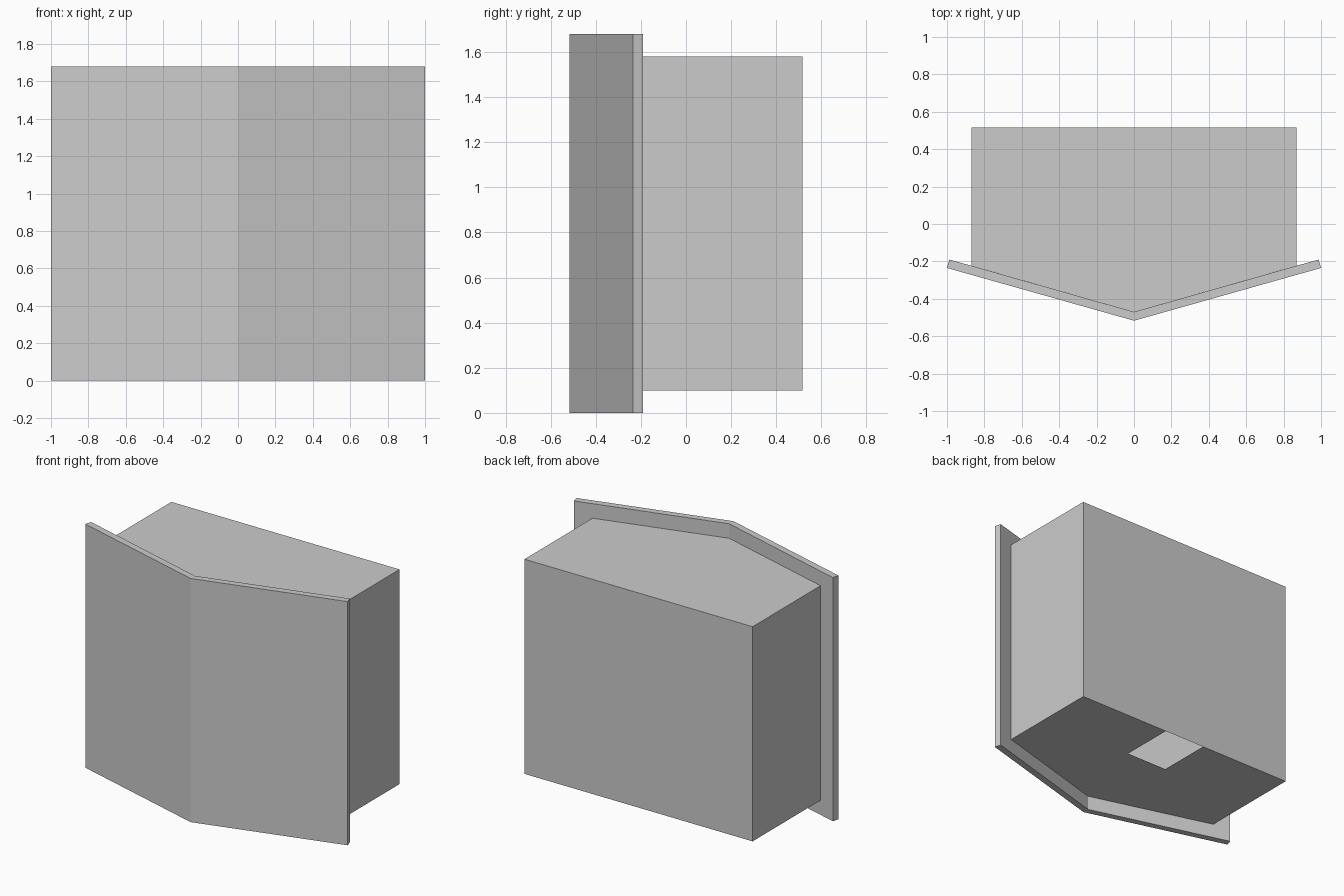
import bpy, bmesh

if "Cube" in bpy.data.objects:
    bpy.data.objects.remove(bpy.data.objects["Cube"])


def new_object(name, bm):
    bmesh.ops.recalc_face_normals(bm, faces=bm.faces)
    mesh = bpy.data.meshes.new(name)
    bm.to_mesh(mesh)
    bm.free()
    obj = bpy.data.objects.new(name, mesh)
    bpy.context.collection.objects.link(obj)
    return obj


def mirrored(half):
    """Close a right-hand half outline by mirroring it across x = 0."""
    return half + [(-x, y) for x, y in reversed(half) if x > 0]


def ring(bm, pts, z):
    return [bm.verts.new((x, y, z)) for x, y in pts]


# Folded front panel: V-shaped slab
outer = [(-1.0, -0.235), (0, -0.517), (1.0, -0.235)]
inner = [(0.987, -0.19), (0, -0.47), (-0.987, -0.19)]
bm = bmesh.new()
face = bm.faces.new(ring(bm, outer + inner, 0))
ext = bmesh.ops.extrude_face_region(bm, geom=[face], use_keep_orig=True)
top = [v for v in ext["geom"] if isinstance(v, bmesh.types.BMVert)]
bmesh.ops.translate(bm, verts=top, vec=(0, 0, 1.68))
new_object("front_panel", bm)

# Hollow housing behind the panel, with an access opening in its floor
z0, z1 = 0.1, 1.58
side = (0.87, -0.223)
back = (0.87, 0.517)
bm = bmesh.new()
wall = [side, back, (0.16, 0.517), (-0.16, 0.517), (-0.87, 0.517), (-0.87, -0.223)]
low, high = ring(bm, wall, z0), ring(bm, wall, z1)
for i in range(len(wall) - 1):
    bm.faces.new((low[i], low[i + 1], high[i + 1], high[i]))
nose_low, nose_high = ring(bm, [(0, -0.47)], z0)[0], ring(bm, [(0, -0.47)], z1)[0]
bm.faces.new(high + [nose_high])
slot = ring(bm, [(0.16, 0.13), (-0.16, 0.13)], z0)
bm.faces.new(low[:3] + slot + low[3:] + [nose_low])
new_object("housing", bm)
